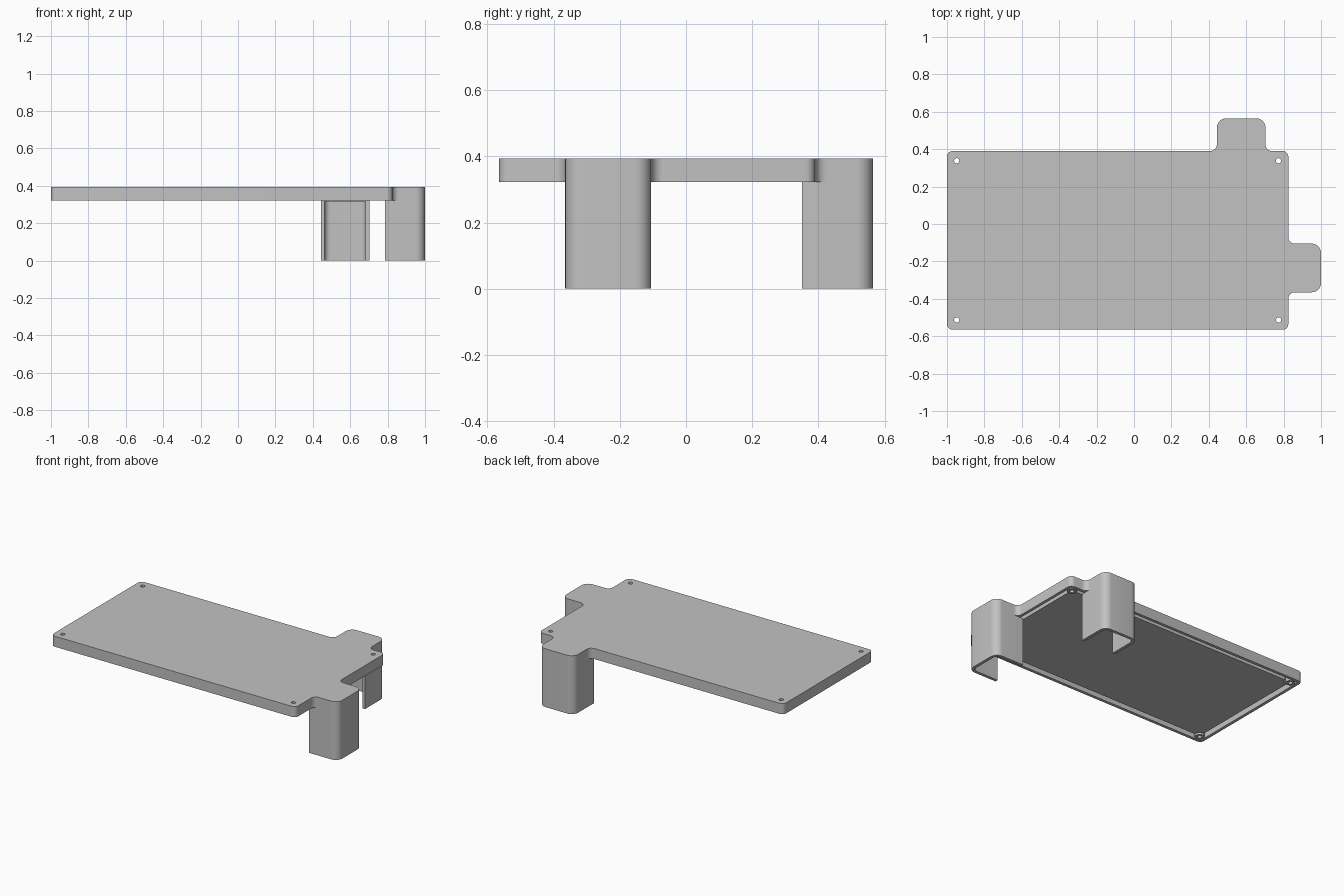
import bpy, bmesh, math
from mathutils import Vector

if "Cube" in bpy.data.objects:
    bpy.data.objects.remove(bpy.data.objects["Cube"], do_unlink=True)

# One plain grey plastic
grey = bpy.data.materials.new("matte grey")
grey.use_nodes = True
grey.diffuse_color = (0.54, 0.54, 0.54, 1)
grey.node_tree.nodes["Principled BSDF"].inputs["Base Color"].default_value = grey.diffuse_color

LEFT, RIGHT, FRONT, BACK = -1.0, 0.825, -0.565, 0.39
RIM, PANEL, GROOVE, TOP = 0.322, 0.328, 0.37, 0.393
INSET = 0.052
HOLES = [(x, y) for x in (LEFT + INSET, RIGHT - INSET) for y in (FRONT + INSET, BACK - INSET)]


def rounded(corners, steps=8):
    """Turn (x, y, radius) corners into a filleted outline."""
    points = []
    for i, (x, y, r) in enumerate(corners):
        p = Vector((x, y))
        if r == 0:
            points.append(p)
            continue
        d1 = (p - Vector(corners[i - 1][:2])).normalized()
        d2 = (Vector(corners[(i + 1) % len(corners)][:2]) - p).normalized()
        centre = p + (d2 - d1) * r
        for k in range(steps + 1):
            t = math.pi / 2 * k / steps
            points.append(centre + (d1 * math.sin(t) - d2 * math.cos(t)) * r)
    return points


def prism(name, outline, z0, z1):
    bm = bmesh.new()
    face = bm.faces.new([bm.verts.new((p[0], p[1], z0)) for p in outline])
    ext = bmesh.ops.extrude_face_region(bm, geom=[face])
    verts = [g for g in ext["geom"] if isinstance(g, bmesh.types.BMVert)]
    bmesh.ops.translate(bm, vec=(0, 0, z1 - z0), verts=verts)
    bmesh.ops.recalc_face_normals(bm, faces=bm.faces)
    mesh = bpy.data.meshes.new(name)
    bm.to_mesh(mesh)
    bm.free()
    mesh.materials.append(grey)
    obj = bpy.data.objects.new(name, mesh)
    bpy.context.collection.objects.link(obj)
    return obj


def inset_rect(d, r):
    return rounded([(LEFT + d, FRONT + d, r), (RIGHT - d, FRONT + d, r),
                    (RIGHT - d, BACK - d, r), (LEFT + d, BACK - d, r)])


def circle(x, y, r, n=24):
    return [(x + r * math.cos(math.tau * k / n), y + r * math.sin(math.tau * k / n))
            for k in range(n)]


def cut(obj, cutters):
    """Subtract the cutters from the object and remove them."""
    for c in cutters:
        c.hide_render = True
        mod = obj.modifiers.new("cut", "BOOLEAN")
        mod.operation, mod.solver, mod.object = "DIFFERENCE", "EXACT", c
    graph = bpy.context.evaluated_depsgraph_get()
    mesh = bpy.data.meshes.new_from_object(obj.evaluated_get(graph))
    obj.modifiers.clear()
    obj.data = mesh
    for c in cutters:
        bpy.data.objects.remove(c, do_unlink=True)


parts = []

# Cover plate with a tab at the back and one at the side
outline = rounded([
    (LEFT, FRONT, .03), (RIGHT, FRONT, .03),
    (RIGHT, -.365, .035), (1, -.365, .05), (1, -.105, .05), (RIGHT, -.105, .035),
    (RIGHT, BACK, .03),
    (.703, BACK, .035), (.703, .565, .05), (.443, .565, .05), (.443, BACK, .035),
    (LEFT, BACK, .03)])
cover = prism("cover_plate", outline, RIM, TOP)
cut(cover, [prism("pocket", inset_rect(.02, .015), RIM - .1, GROOVE)]
    + [prism("hole", circle(x, y, .014), RIM - .2, TOP + .1) for x, y in HOLES])
parts.append(cover)

# Raised inner panel that leaves a groove behind the rim, notched at the screws
panel = prism("inner_panel", inset_rect(.052, .01), PANEL, GROOVE)
cut(panel, [prism("notch", circle(x, y, .04), RIM - .2, TOP + .1) for x, y in HOLES])
parts.append(panel)

# Screw bosses in the corners
for x, y in HOLES:
    boss = prism("screw_boss", circle(x, y, .03), RIM, GROOVE)
    cut(boss, [prism("bore", circle(x, y, .014), RIM - .1, TOP)])
    parts.append(boss)

# U-shaped legs hanging below the tabs, open towards the plate
inner = [(-.11, 0, 0), (-.11, .195, .03), (.11, .195, .03), (.11, 0, 0)]
channel = rounded([(.13, 0, 0), (.13, .215, .05), (-.13, .215, .05), (-.13, 0, 0)] + inner)
ceiling = rounded(inner[::-1])
for side, place in (("back", lambda u, v: (.573 + u, .35 + v)),
                    ("side", lambda u, v: (.785 + v, -.235 - u))):
    parts.append(prism(side + "_leg", [place(*p) for p in channel], 0, RIM))
    parts.append(prism(side + "_leg_ceiling", [place(*p) for p in ceiling], RIM - .005, RIM))

# Smooth fillets, crisp edges
bpy.ops.object.select_all(action="DESELECT")
for obj in parts:
    obj.select_set(True)
bpy.context.view_layer.objects.active = cover
bpy.ops.object.shade_smooth_by_angle(angle=math.radians(30))
